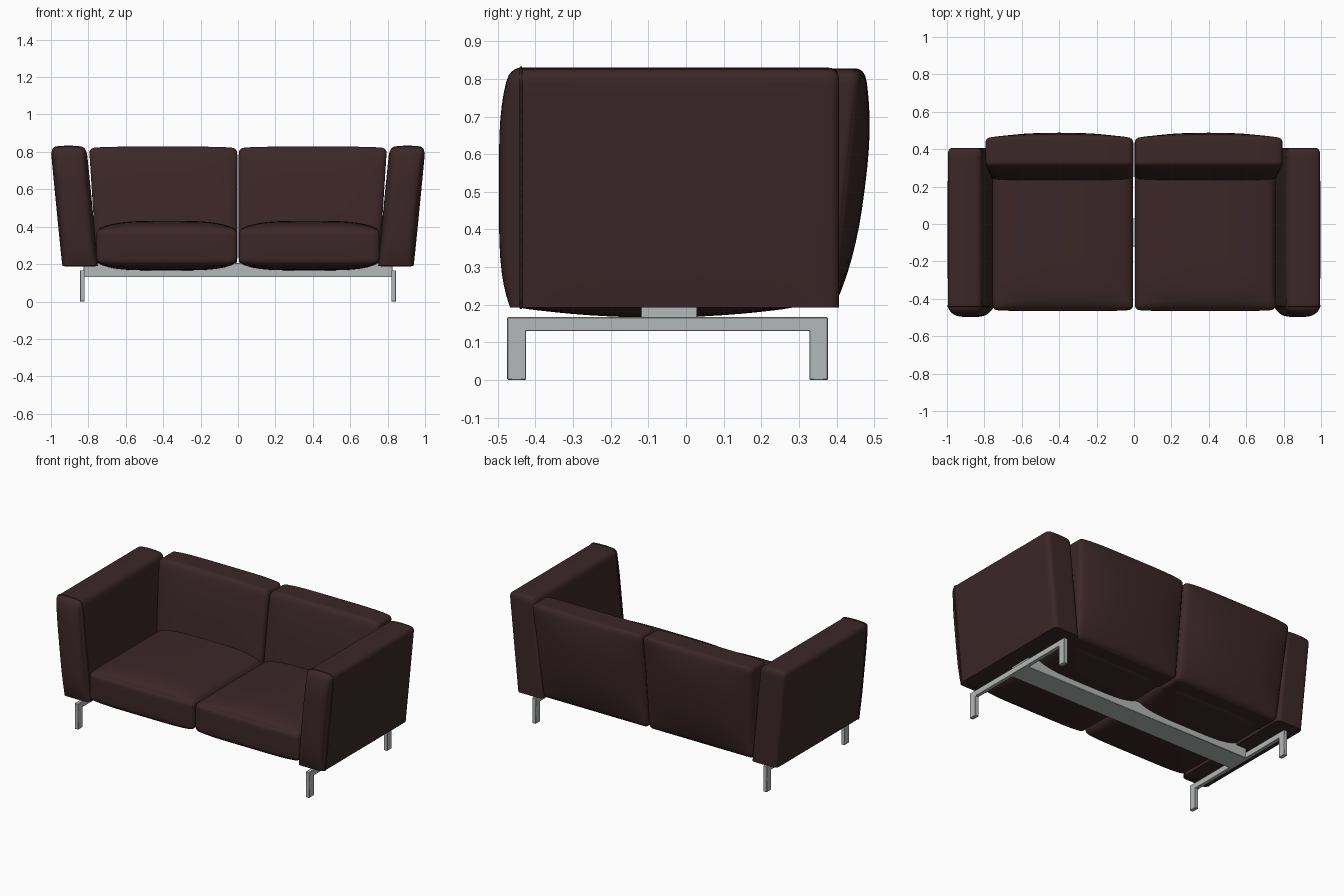
import bpy, bmesh, math
from mathutils import Vector

cube = bpy.data.objects.get("Cube")
if cube:
    bpy.data.objects.remove(cube, do_unlink=True)


def material(name, rgb, rough):
    m = bpy.data.materials.new(name)
    m.use_nodes = True
    m.diffuse_color = (*rgb, 1)
    bsdf = m.node_tree.nodes["Principled BSDF"]
    bsdf.inputs["Base Color"].default_value = (*rgb, 1)
    bsdf.inputs["Roughness"].default_value = rough
    return m


leather = material("dark brown leather", (0.045, 0.020, 0.021), 0.6)
steel = material("grey steel", (0.46, 0.48, 0.48), 0.4)


def finish(bm, name, mat, angle=40):
    bmesh.ops.recalc_face_normals(bm, faces=bm.faces)
    mesh = bpy.data.meshes.new(name)
    bm.to_mesh(mesh)
    bm.free()
    mesh.materials.append(mat)
    ob = bpy.data.objects.new(name, mesh)
    bpy.context.collection.objects.link(ob)
    bpy.ops.object.select_all(action="DESELECT")
    ob.select_set(True)
    bpy.context.view_layer.objects.active = ob
    bpy.ops.object.shade_smooth_by_angle(angle=math.radians(angle))
    return ob


def rounded(unit, half, r, flat_base=False):
    """Point of a box with rounded edges, from unit coordinates."""
    p = Vector([u * h for u, h in zip(unit, half)])
    core = Vector([max(r - h, min(h - r, c)) for c, h in zip(p, half)])
    if flat_base and p.z < 0:
        core.z = p.z
    d = p - core
    return core + d.normalized() * r if d.length > r else p


def cushion(name, shape, side):
    """Dense cube, with loops crowded towards its edges, pushed into shape."""
    bm = bmesh.new()
    bmesh.ops.create_cube(bm, size=2)
    bmesh.ops.subdivide_edges(bm, edges=bm.edges[:], cuts=19, use_grid_fill=True)
    for v in bm.verts:
        unit = [math.sin(c * math.pi / 2) for c in v.co]
        v.co = shape(*unit)
        v.co.x *= side
    return finish(bm, name, leather)


def puff(a, b, power=4):
    return (1 - abs(a) ** power) * (1 - abs(b) ** power)


# Arm: leaning outwards, with a padded front panel
def arm_shape(u, v, w):
    p = rounded((u, v, w), (0.092, 0.437, 0.315), 0.026, True)
    p.y -= 0.03 * puff(u, w) * max(0, -v) ** 30
    p.z += 0.008 * puff(u, 0, 2) * max(0, w) ** 8
    p.x += 0.004 * puff(v, w) * u
    return p + Vector((0.875 + 0.098 * p.z, -0.03, 0.507))


# Seat: crowned top and sagging underside
def seat_shape(u, v, w):
    p = rounded((u, v, w), (0.376, 0.38, 0.09), 0.025)
    if w > 0:
        p.z += 0.045 * (1 - u ** 4) * (1 - max(0, -v) ** 6) * w
    else:
        p.z += 0.028 * (1 - u ** 4) * (1 - v ** 2) * w
        p.z -= 0.012 * (1 - u ** 6) * max(0, -w)
    p.y -= 0.006 * puff(u, w) * max(0, -v) ** 30
    return p + Vector((0.381, -0.08, 0.296))


# Back: wedge section, wider at the top and bulging to the rear
def back_shape(u, v, w):
    p = rounded((u, v, w), (0.396, 0.09, 0.312), 0.026)
    t = (w + 1) / 2
    front = 0.225 + 0.085 * t ** 1.3
    rear = 0.395 + 0.068 * t
    s = (p.y + 0.09) / 0.18
    p.y = front + (rear - front) * s
    p.y += 0.04 * puff(u, w, 2.5) * max(0, v)
    p.y += 0.012 * (1 - u ** 4) * max(0, v) * t
    p.y -= 0.015 * puff(u, w) * max(0, -v)
    p.z += 0.008 * (1 - u ** 6) * max(0, w) ** 8
    p.x = 0.4 + p.x - 0.04 * (1 - t) * max(0, u)
    return p + Vector((0, 0, 0.508))


# Piping that follows the edge of the arm's front panel
def piping(name, side):
    curve = bpy.data.curves.new(name, "CURVE")
    curve.dimensions = "3D"
    curve.bevel_depth = 0.004
    curve.bevel_resolution = 1
    steps = [i / 10 for i in range(-10, 10)]
    loop = [(s, 1) for s in steps] + [(1, -s) for s in steps]
    loop += [(-s, -1) for s in steps] + [(-1, s) for s in steps]
    line = curve.splines.new("POLY")
    line.points.add(len(loop) - 1)
    for pt, (u, w) in zip(line.points, loop):
        q = arm_shape(u, -0.935, w)
        pt.co = (q.x * side, q.y, q.z, 1)
    line.use_cyclic_u = True
    curve.materials.append(leather)
    ob = bpy.data.objects.new(name, curve)
    bpy.context.collection.objects.link(ob)


# Steel parts: outlines in (y, z) extruded along x
def plate(name, outline, x0, x1):
    bm = bmesh.new()
    face = bm.faces.new([bm.verts.new((x0, y, z)) for y, z in outline])
    ext = bmesh.ops.extrude_face_region(bm, geom=[face])
    for e in ext["geom"]:
        if isinstance(e, bmesh.types.BMVert):
            e.co.x = x1
    ob = finish(bm, name, steel, 30)
    bev = ob.modifiers.new("soft edges", "BEVEL")
    bev.width = 0.002
    bev.segments = 1


leg_outline = [(-0.475, 0), (-0.425, 0), (-0.425, 0.13), (0.328, 0.13),
               (0.328, 0), (0.377, 0), (0.377, 0.167), (-0.475, 0.167)]
beam_outline = [(-0.12, 0.13), (0.03, 0.13), (0.03, 0.205), (-0.12, 0.205)]

for side, word in ((1, "left"), (-1, "right")):
    cushion(word + "_arm", arm_shape, side)
    cushion(word + "_seat_cushion", seat_shape, side)
    cushion(word + "_back_cushion", back_shape, side)
    piping(word + "_arm_piping", side)
    plate(word + "_leg_frame", leg_outline, side * 0.82, side * 0.845)
plate("cross_beam", beam_outline, -0.825, 0.825)
